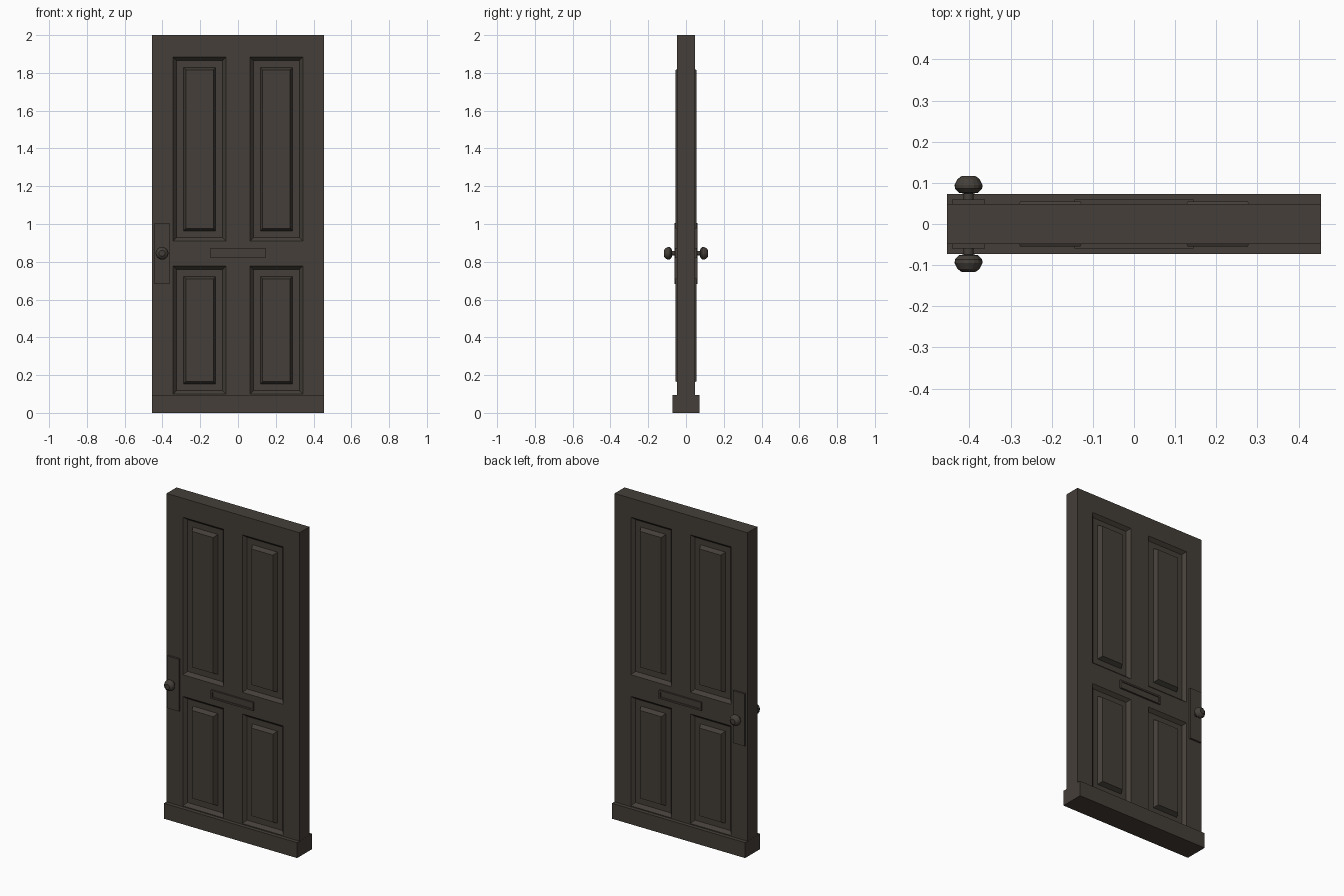
import bpy, bmesh, math
from mathutils import Matrix

if "Cube" in bpy.data.objects:
    bpy.data.objects.remove(bpy.data.objects["Cube"])

mat = bpy.data.materials.new("dark_brown")
mat.diffuse_color = (0.058, 0.049, 0.040, 1)
mat.use_nodes = True
mat.node_tree.nodes["Principled BSDF"].inputs["Base Color"].default_value = mat.diffuse_color


def finish(name, bm):
    bmesh.ops.recalc_face_normals(bm, faces=bm.faces)
    me = bpy.data.meshes.new(name)
    bm.to_mesh(me)
    bm.free()
    me.materials.append(mat)
    ob = bpy.data.objects.new(name, me)
    bpy.context.collection.objects.link(ob)
    return ob


def add_box(bm, x0, x1, y0, y1, z0, z1):
    m = Matrix.Translation(((x0 + x1) / 2, (y0 + y1) / 2, (z0 + z1) / 2)) @ \
        Matrix.Diagonal((x1 - x0, y1 - y0, z1 - z0, 1))
    bmesh.ops.create_cube(bm, size=1, matrix=m)


# door leaf: a gridded slab whose panel cells are sunk, then raised, on both sides
HALF = 0.0485
xs = [-0.454, -0.343, -0.064, 0.064, 0.343, 0.454]
zs = [0, 0.1, 0.777, 0.91, 1.883, 2.0]
bm = bmesh.new()
grid = [[bm.verts.new((x, -HALF, z)) for x in xs] for z in zs]
faces = [bm.faces.new((grid[j][i], grid[j][i + 1], grid[j + 1][i + 1], grid[j + 1][i]))
         for j in range(5) for i in range(5)]
ext = bmesh.ops.extrude_face_region(bm, geom=faces, use_keep_orig=True)
for v in ext["geom"]:
    if isinstance(v, bmesh.types.BMVert):
        v.co.y = HALF
bmesh.ops.recalc_face_normals(bm, faces=bm.faces)
bm.normal_update()
panels = []
for f in bm.faces:
    c = f.calc_center_median()
    if abs(f.normal.y) > 0.9 and 0.064 < abs(c.x) < 0.343 \
            and (0.1 < c.z < 0.777 or 0.91 < c.z < 1.883):
        panels.append(f)
for thick, depth in ((0.018, -0.02), (0.036, 0.0), (0.013, 0.0265)):
    bmesh.ops.inset_individual(bm, faces=panels, thickness=thick, depth=depth,
                               use_even_offset=True)
    bm.normal_update()
finish("door_leaf", bm)

# kick board around the foot
bm = bmesh.new()
add_box(bm, -0.455, 0.455, -0.0725, 0.0725, 0, 0.095)
finish("kick_board", bm)

# knob profile: (radius, distance from door centre)
PROFILE = [(0.012, 0.055), (0.012, 0.074), (0.023, 0.076), (0.033, 0.086),
           (0.034, 0.095), (0.027, 0.109), (0.016, 0.117)]
SIDES = 16

for side, s in (("front", -1), ("back", 1)):
    # lock plate
    bm = bmesh.new()
    add_box(bm, -0.442, -0.362, s * 0.04, s * 0.06, 0.682, 1.005)
    finish(side + "_lock_plate", bm)

    # letter plate with a shallow sunk flap
    bm = bmesh.new()
    add_box(bm, -0.145, 0.145, s * 0.04, s * 0.059, 0.82, 0.872)
    bmesh.ops.recalc_face_normals(bm, faces=bm.faces)
    bm.normal_update()
    outer = [f for f in bm.faces if f.normal.y * s > 0.9]
    bmesh.ops.inset_individual(bm, faces=outer, thickness=0.014, depth=0)
    bmesh.ops.inset_individual(bm, faces=outer, thickness=0.001, depth=-0.005)
    finish(side + "_letter_plate", bm)

    # door knob
    bm = bmesh.new()
    rings = []
    for r, d in PROFILE:
        rings.append([bm.verts.new((-0.402 + r * math.cos(2 * math.pi * k / SIDES), s * d,
                                    0.845 + r * math.sin(2 * math.pi * k / SIDES)))
                      for k in range(SIDES)])
    for a, b in zip(rings, rings[1:]):
        for k in range(SIDES):
            n = (k + 1) % SIDES
            bm.faces.new((a[k], a[n], b[n], b[k]))
    bm.faces.new(rings[0])
    bm.faces.new(rings[-1])
    finish(side + "_knob", bm)
